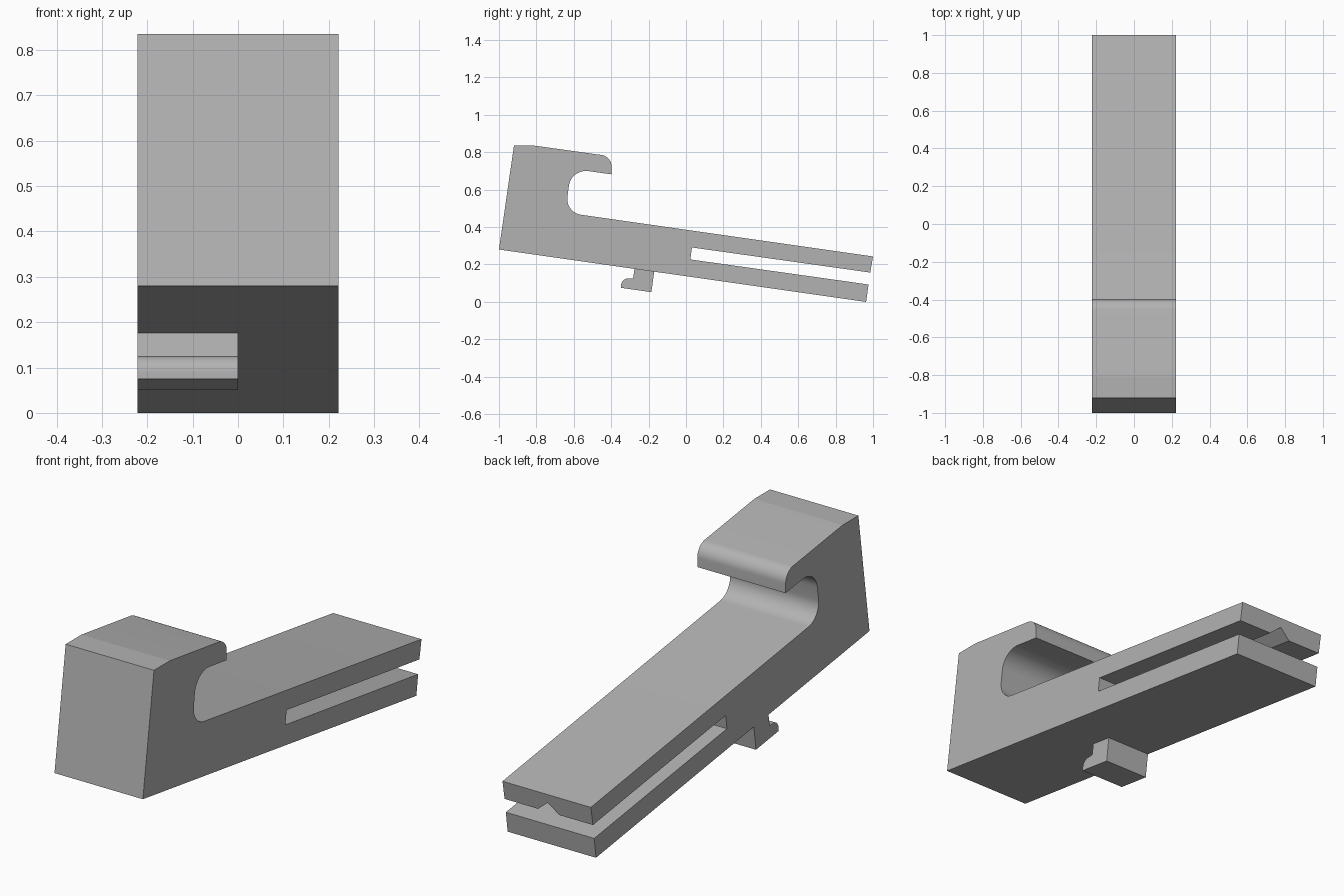
import bpy, bmesh, math
from mathutils import Vector

if "Cube" in bpy.data.objects:
    bpy.data.objects.remove(bpy.data.objects["Cube"], do_unlink=True)

HALF = 0.222      # half width of the bar
SLOPE = -0.14     # fall of the tilted bar

grey = bpy.data.materials.new("plain grey")
grey.use_nodes = True
GREY = (0.45, 0.45, 0.45, 1)
grey.diffuse_color = GREY
grey.node_tree.nodes["Principled BSDF"].inputs["Base Color"].default_value = GREY


def rounded(points, steps=12):
    """Turn (y, z) or (y, z, radius) corners into an outline with fillets."""
    out = []
    for i, p in enumerate(points):
        c = Vector(p[:2])
        if len(p) == 2:
            out.append(c)
            continue
        a = (Vector(points[i - 1][:2]) - c).normalized()
        b = (Vector(points[(i + 1) % len(points)][:2]) - c).normalized()
        half = a.angle(b) / 2
        centre = c + (a + b).normalized() * p[2] / math.sin(half)
        start = c + a * p[2] / math.tan(half) - centre
        end = c + b * p[2] / math.tan(half) - centre
        sweep = start.angle(end)
        for k in range(steps + 1):
            t = k / steps
            out.append(centre + (start * math.sin((1 - t) * sweep)
                                 + end * math.sin(t * sweep)) / math.sin(sweep))
    return out


def prism(name, ring, offset):
    """Extrude a closed ring of 3D points by an offset."""
    bm = bmesh.new()
    face = bm.faces.new([bm.verts.new(p) for p in ring])
    moved = bmesh.ops.extrude_face_region(bm, geom=[face], use_keep_orig=True)["geom"]
    verts = [g for g in moved if isinstance(g, bmesh.types.BMVert)]
    bmesh.ops.translate(bm, verts=verts, vec=offset)
    bmesh.ops.recalc_face_normals(bm, faces=bm.faces)
    mesh = bpy.data.meshes.new(name)
    bm.to_mesh(mesh)
    bm.free()
    mesh.materials.append(grey)
    obj = bpy.data.objects.new(name, mesh)
    bpy.context.collection.objects.link(obj)
    return obj


def activate(obj):
    bpy.ops.object.select_all(action='DESELECT')
    obj.select_set(True)
    bpy.context.view_layer.objects.active = obj


def side_profile(name, points, x0, x1):
    ring = [(x0, p.x, p.y) for p in rounded(points)]
    return prism(name, ring, (x1 - x0, 0, 0))


# Main body: heavy block, hook, throat, bar and the two prongs
body = side_profile("hooked_bar", [
    (-1, 0.28), (-0.92, 0.835), (-0.807, 0.835),
    (-0.398, 0.778, 0.062), (-0.398, 0.682),
    (-0.614, 0.712, 0.092), (-0.645, 0.478, 0.085),
    (1, 0.243), (0.985, 0.157),
    (0.032, 0.291), (0.023, 0.227),
    (0.976, 0.093), (0.963, 0)], -HALF, HALF)

# V groove along the underside of the upper prong
y, z = 0.035, 0.291
groove = prism("groove_cutter",
               [(-0.075, y, z - 0.02), (0.075, y, z - 0.02), (0, y, z + 0.045)],
               (0, 1.1, 1.1 * SLOPE))
groove.hide_render = True
cut = body.modifiers.new("groove", 'BOOLEAN')
cut.operation = 'DIFFERENCE'
cut.solver = 'EXACT'
cut.object = groove
activate(body)
bpy.ops.object.modifier_apply(modifier=cut.name)
bpy.data.objects.remove(groove, do_unlink=True)

# Small lipped catch under one half of the bar
catch = side_profile("lower_catch", [
    (-0.274, 0.185), (-0.283, 0.125), (-0.347, 0.125, 0.036),
    (-0.347, 0.075), (-0.185, 0.052), (-0.169, 0.17)], -HALF, 0)

for obj in (body, catch):
    activate(obj)
    bpy.ops.object.shade_smooth_by_angle(angle=math.radians(30))
    # Keep the gentle bend on top of the block crisp
    for e in obj.data.edges:
        a, b = (obj.data.vertices[i].co for i in e.vertices)
        if min(a.z, b.z) > 0.83:
            e.use_edge_sharp = True
